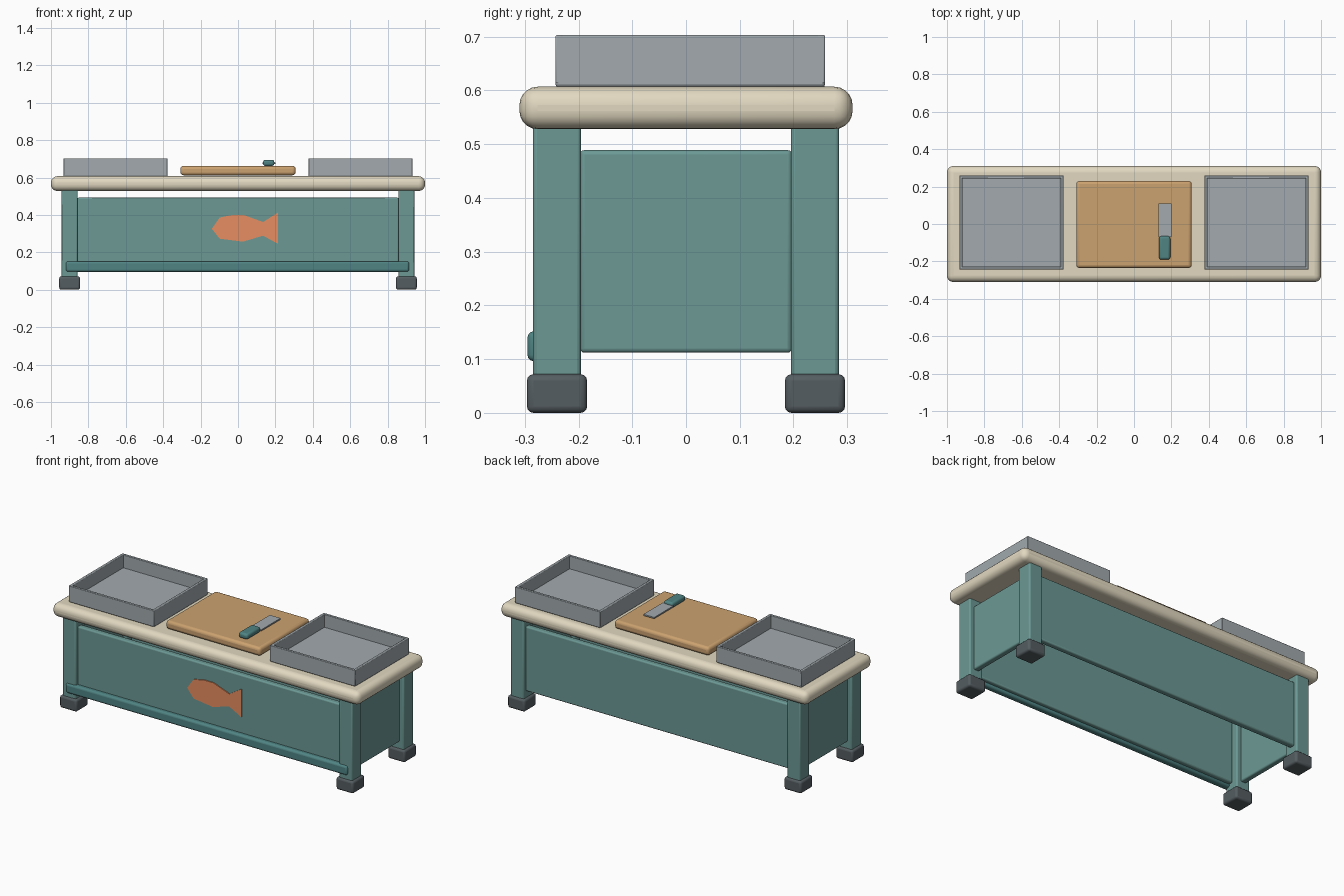
import bpy, bmesh

if "Cube" in bpy.data.objects:
    bpy.data.objects.remove(bpy.data.objects["Cube"])


def material(name, rgb):
    m = bpy.data.materials.new(name)
    m.diffuse_color = (*rgb, 1)
    m.use_nodes = True
    m.node_tree.nodes["Principled BSDF"].inputs["Base Color"].default_value = m.diffuse_color
    return m


TEAL = material("teal_paint", (0.15, 0.32, 0.30))
DARK_TEAL = material("dark_teal", (0.08, 0.23, 0.23))
CREAM = material("cream_top", (0.76, 0.69, 0.53))
WOOD = material("board_wood", (0.60, 0.36, 0.16))
STEEL = material("steel", (0.36, 0.40, 0.42))
RUBBER = material("rubber", (0.09, 0.11, 0.12))
ORANGE = material("orange_paint", (0.80, 0.27, 0.12))


def finish(name, bm, mat, bevel=0, segments=3):
    mesh = bpy.data.meshes.new(name)
    bmesh.ops.recalc_face_normals(bm, faces=bm.faces)
    bm.to_mesh(mesh)
    bm.free()
    ob = bpy.data.objects.new(name, mesh)
    bpy.context.collection.objects.link(ob)
    mesh.materials.append(mat)
    if bevel:
        mod = ob.modifiers.new("bevel", "BEVEL")
        mod.width, mod.segments = bevel, segments
        bpy.context.view_layer.objects.active = ob
        ob.select_set(True)
        bpy.ops.object.shade_smooth_by_angle(angle=0.6)
        ob.select_set(False)
    return ob


def box(name, x, y, z, mat, bevel=0, segments=3):
    """Box from (min, max) ranges on each axis."""
    bm = bmesh.new()
    bmesh.ops.create_cube(bm, size=1)
    for v in bm.verts:
        for i, (a, b) in enumerate((x, y, z)):
            v.co[i] = a if v.co[i] < 0 else b
    return finish(name, bm, mat, bevel, segments)


def around(c, size):
    return (c - size / 2, c + size / 2)


# Counter top
box("counter_top", (-1, 1), (-0.31, 0.31), (0.528, 0.607), CREAM, 0.034, 5)

# Legs and feet
for sx, side in ((-1, "left"), (1, "right")):
    for sy, end in ((-1, "front"), (1, "back")):
        x, y = 0.9 * sx, 0.24 * sy
        box(f"{end}_{side}_leg", around(x, 0.085), around(y, 0.09), (0.05, 0.55), TEAL, 0.008)
        box(f"{end}_{side}_foot", around(x, 0.112), around(y, 0.112), (0, 0.072), RUBBER, 0.012)
    # Side panel
    box(f"{side}_panel", around(0.9 * sx, 0.035), (-0.197, 0.197), (0.112, 0.489), TEAL, 0.008)

# Long panels and front rail
for sy, end in ((-1, "front"), (1, "back")):
    box(f"{end}_panel", (-0.86, 0.86), around(0.25 * sy, 0.035), (0.112, 0.492), TEAL, 0.008)
box("front_rail", (-0.92, 0.915), (-0.295, -0.255), (0.096, 0.152), DARK_TEAL, 0.012)

# Fish emblem, a thin cut-out on the front panel
outline = [(-0.14, 0.326), (-0.098, 0.386), (-0.03, 0.4), (0.03, 0.4), (0.134, 0.362),
           (0.213, 0.412), (0.213, 0.246), (0.134, 0.289), (0.027, 0.257), (-0.098, 0.273)]
bm = bmesh.new()
face = bm.faces.new([bm.verts.new((x, -0.273, z)) for x, z in outline])
ext = bmesh.ops.extrude_face_region(bm, geom=[face])
for v in ext["geom"]:
    if isinstance(v, bmesh.types.BMVert):
        v.co.y += 0.01
finish("fish_emblem", bm, ORANGE)

# Trays: base plate with four thin walls
Y0, Y1, T = -0.243, 0.259, 0.016
for sx, side in ((-1, "left"), (1, "right")):
    x0, x1 = around(0.655 * sx, 0.556)
    box(f"{side}_tray_base", (x0, x1), (Y0, Y1), (0.606, 0.627), STEEL, 0.006, 2)
    z = (0.613, 0.703)
    box(f"{side}_tray_front_wall", (x0, x1), (Y0, Y0 + T), z, STEEL, 0.003, 2)
    box(f"{side}_tray_back_wall", (x0, x1), (Y1 - T, Y1), z, STEEL, 0.003, 2)
    box(f"{side}_tray_left_wall", (x0, x0 + T), (Y0, Y1), z, STEEL, 0.003, 2)
    box(f"{side}_tray_right_wall", (x1 - T, x1), (Y0, Y1), z, STEEL, 0.003, 2)

# Cutting board and knife
box("cutting_board", (-0.308, 0.308), (-0.235, 0.23), (0.612, 0.662), WOOD, 0.016)
box("knife_blade", (0.13, 0.2), (-0.07, 0.11), (0.672, 0.68), STEEL)
box("knife_handle", (0.134, 0.194), (-0.19, -0.065), (0.662, 0.695), DARK_TEAL, 0.012)
